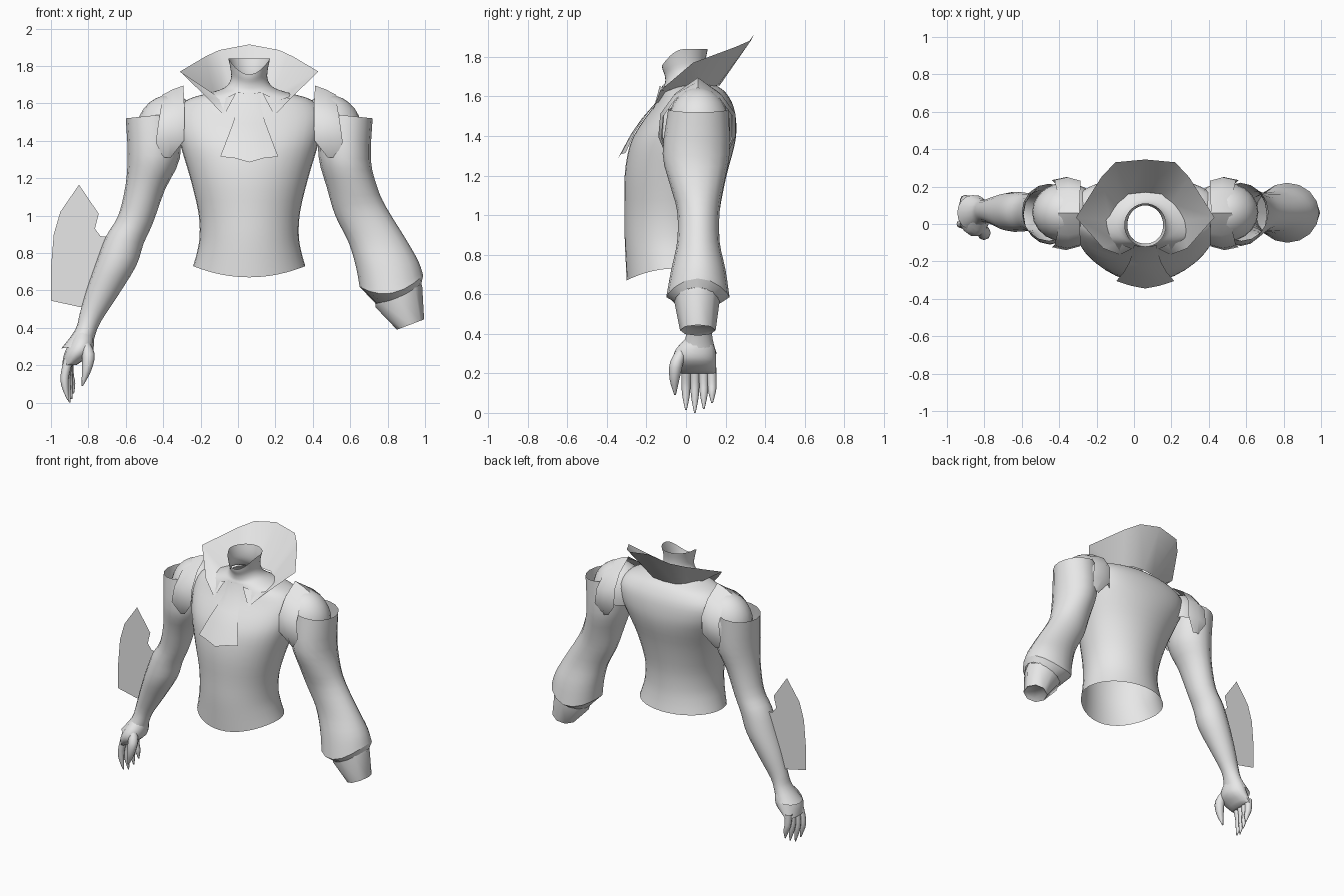
import bpy, bmesh, math
from mathutils import Vector

CX = 0.06  # body centre line

cloth = bpy.data.materials.new("light_grey")
cloth.diffuse_color = (0.8, 0.8, 0.8, 1)


def finish(name, bm, angle=50):
    bmesh.ops.recalc_face_normals(bm, faces=bm.faces[:])
    me = bpy.data.meshes.new(name)
    bm.to_mesh(me)
    bm.free()
    me.materials.append(cloth)
    me.shade_smooth()
    me.set_sharp_from_angle(angle=math.radians(angle))
    ob = bpy.data.objects.new(name, me)
    bpy.context.collection.objects.link(ob)
    return ob


def catmull(rows, steps):
    """Smoothly interpolate a list of equal-length number rows."""
    out = []
    for i in range(len(rows) - 1):
        p0, p1 = rows[max(i - 1, 0)], rows[i]
        p2, p3 = rows[i + 1], rows[min(i + 2, len(rows) - 1)]
        for s in range(steps):
            t = s / steps
            out.append([0.5 * (2 * b + (c - a) * t + (2 * a - 5 * b + 4 * c - d) * t * t
                               + (3 * b - a - 3 * c + d) * t ** 3)
                        for a, b, c, d in zip(p0, p1, p2, p3)])
    return out + [list(rows[-1])]


def skin(name, rows, closed=True, cap=False, angle=50):
    """Bridge rows of points into a surface."""
    bm = bmesh.new()
    vr = [[bm.verts.new(p) for p in r] for r in rows]
    n = len(vr[0])
    for a, b in zip(vr, vr[1:]):
        for i in range(n if closed else n - 1):
            j = (i + 1) % n
            bm.faces.new((a[i], a[j], b[j], b[i]))
    if cap:
        bm.faces.new(vr[-1])
    return finish(name, bm, angle)


def tube(name, rings, n=20, steps=3, cap=False, angle=50):
    """Ring: left x,z, right x,z, front y, back y, front drop, back drop, (boxiness of the back)."""
    rows = []
    rings = [tuple(r) + (0,) * (9 - len(r)) for r in rings]
    for lx, lz, rx, rz, y0, y1, df, db, box in catmull(rings, steps):
        row = []
        for k in range(n):
            a = 2 * math.pi * k / n
            c, s = math.cos(a), math.sin(a)
            p = 1 - max(box, 0) * (1 if s > 0 else 0.45)
            row.append(((lx + rx) / 2 + (rx - lx) / 2 * c,
                        (y0 + y1) / 2 + (y1 - y0) / 2 * math.copysign(abs(s) ** p, s),
                        (lz + rz) / 2 + (rz - lz) / 2 * c - (df if s < 0 else db) * s * s))
        rows.append(row)
    return skin(name, rows, cap=cap, angle=angle)


def digit(name, pts, radii, n=8):
    """Tapered finger along a path."""
    rows = []
    for x, y, z, r in catmull([(*p, r) for p, r in zip(pts, radii)], 3):
        rows.append([(x + r * math.cos(2 * math.pi * k / n),
                      y + r * math.sin(2 * math.pi * k / n), z) for k in range(n)])
    return skin(name, rows, cap=True)


def sym(z, hw, yf, yb, df=0, db=0, box=0):
    return (CX - hw, z, CX + hw, z, yf, yb, df, db, box)


# Torso running up into the neck, open at the waist and at the top
tube("torso_and_neck", [
    sym(0.73, 0.30, -0.30, 0.19, 0.06, 0.0),
    sym(0.80, 0.28, -0.305, 0.175, 0.03),
    sym(0.89, 0.265, -0.31, 0.165),
    sym(1.02, 0.272, -0.31, 0.17),
    sym(1.20, 0.315, -0.31, 0.205, 0, 0, .1),
    sym(1.35, 0.36, -0.285, 0.245, 0, 0, .25),
    sym(1.45, 0.385, -0.235, 0.255, 0, 0, .38),
    sym(1.55, 0.39, -0.163, 0.24, 0, 0, .38),
    sym(1.62, 0.33, -0.125, 0.20, 0, 0, .25),
    sym(1.655, 0.215, -0.112, 0.155),
    sym(1.685, 0.13, -0.105, 0.12, 0.01),
    sym(1.73, 0.098, -0.107, 0.102, 0.025),
    sym(1.785, 0.10, -0.118, 0.10, 0.05),
    sym(1.84, 0.112, -0.122, 0.11, 0.085),
], n=36)

# Standing collar: base and rim, back centre to front, mirrored
base = [(0, .17, 1.655), (.09, .16, 1.655), (.14, .11, 1.65), (.185, .02, 1.64),
        (.145, -.10, 1.62), (.07, -.132, 1.655)]
rim = [(0, .345, 1.915), (.16, .33, 1.885), (.235, .25, 1.85), (.37, .035, 1.77),
       (.225, -.13, 1.63), (.135, -.165, 1.535)]


def both(half):
    return [(CX - x, y, z) for x, y, z in half[:0:-1]] + [(CX + x, y, z) for x, y, z in half]


skin("collar", [both(base), both(rim)], closed=False, angle=60)

# Neckcloth hanging from the collar
flap = [(.06, -.112, -.118, 1.66), (.065, -.145, -.155, 1.575), (.085, -.205, -.222, 1.50),
        (.115, -.258, -.278, 1.42), (.155, -.305, -.345, 1.315)]
skin("neckcloth", [[(CX - w, ys, z), (CX - w / 2, (ys + yc) / 2 - .005, z - .008),
                    (CX, yc, z - (.03 if z < 1.35 else .01)),
                    (CX + w / 2, (ys + yc) / 2 - .005, z - .008), (CX + w, ys, z)]
                   for w, ys, yc, z in flap], closed=False)

# Shoulder straps and shoulder balls: y, z, inner x, outer x, drop of outer edge
strap = [(-.105, 1.31, .48, .52, 0), (-.14, 1.40, .41, .56, .01), (-.13, 1.52, .405, .545, .02),
         (-.06, 1.62, .408, .53, .03), (.06, 1.695, .412, .525, .05), (.18, 1.62, .408, .53, .03),
         (.25, 1.52, .405, .545, .02), (.25, 1.40, .41, .56, .01), (.21, 1.31, .48, .52, 0)]
for side, word in ((1, "left"), (-1, "right")):
    fx = lambda x: CX + side * (x - CX)
    skin(word + "_shoulder_strap",
         [[(fx(xi), .06 + (y - .06) * .9, z), (fx((xi + xo) / 2), y, z - d * .4),
           (fx(xo), .06 + (y - .06) * .92, z - d)]
          for y, z, xi, xo, d in strap], closed=False)
    bm = bmesh.new()
    bmesh.ops.create_uvsphere(bm, u_segments=20, v_segments=14, radius=1)
    bmesh.ops.delete(bm, geom=[v for v in bm.verts if v.co.z < -0.3], context='VERTS')
    for v in bm.verts:
        v.co = Vector((fx(0.485 + .18 * v.co.x), .063 + .16 * v.co.y, 1.445 + .20 * v.co.z))
    finish(word + "_shoulder", bm)

# Wide sleeve
tube("wide_sleeve", [
    (.43, 1.55, .72, 1.52, -.09, .215, 0, 0),
    (.43, 1.32, .71, 1.30, -.118, .22, 0, 0),
    (.475, 1.15, .745, 1.15, -.08, .19, 0, 0),
    (.52, 1.00, .795, 1.04, -.045, .17, 0, 0),
    (.59, .86, .90, .87, -.045, .17, 0, 0),
    (.63, .73, .965, .755, -.075, .20, .02, .02),
    (.65, .62, .99, .68, -.10, .22, .065, .065),
], n=16)

# Underside of the wide sleeve, closing in on the cuff
tube("sleeve_hem", [(.65, .62, .99, .68, -.10, .22, .065, .065),
                    (.735, .53, .98, .635, -.058, .168, .02, .02)], n=16, steps=1)

# Folded cuff with a recessed end
tube("cuff", [(.735, .53, .98, .635, -.06, .17, 0, 0),
              (.735, .51, .985, .62, -.06, .17, 0, 0),
              (.85, .39, .995, .445, -.03, .15, 0, 0),
              (.87, .41, .985, .455, -.01, .13, 0, 0)], n=8, steps=1, cap=True, angle=60)

# Narrow sleeve ending in a flare over the hand
tube("narrow_sleeve", [
    (-.60, 1.52, -.31, 1.55, -.09, .215, 0, 0),
    (-.59, 1.33, -.31, 1.31, -.11, .21, 0, 0),
    (-.60, 1.17, -.39, 1.14, -.07, .18, 0, 0),
    (-.64, 1.00, -.455, .96, -.04, .165, 0, 0),
    (-.705, .89, -.505, .85, -.04, .17, 0, 0),
    (-.765, .73, -.545, .73, -.04, .17, 0, 0),
    (-.81, .60, -.65, .56, -.01, .15, 0, 0),
    (-.845, .48, -.735, .43, .01, .13, 0, 0),
    (-.87, .39, -.765, .355, -.005, .135, 0, 0),
    (-.945, .29, -.775, .31, -.035, .155, 0, 0),
], n=16)

# Fin on the forearm
bm = bmesh.new()
bm.faces.new([bm.verts.new((x, .07, z)) for x, z in (
    (-.85, 1.165), (-.745, 1.01), (-.765, .93), (-.735, .89), (-.68, .885), (-.70, .70),
    (-.79, .53), (-.84, .51), (-1, .545), (-1, .72), (-.985, .90), (-.95, 1.02))])
finish("forearm_fin", bm)

# Hand: palm, thumb and four fingers
tube("palm", [
    (-.86, .40, -.775, .37, .01, .125, 0, 0),
    (-.90, .32, -.77, .32, -.055, .15, 0, 0),
    (-.93, .26, -.785, .26, -.065, .155, 0, 0),
    (-.94, .20, -.865, .20, -.03, .155, 0, 0),
], n=14, cap=True)
digit("thumb", [(-.825, -.01, .34), (-.80, -.046, .26), (-.81, -.058, .17), (-.832, -.055, .09)],
      [.02, .034, .025, .004])
for i, (y, tip) in enumerate(((0, .015), (.045, 0.0), (.09, .02), (.132, .05))):
    digit(f"finger_{i + 1}", [(-.905, y * .95 + .003, .23), (-.925 + .008 * i, y, .15),
                              (-.925 + .012 * i, y, .08 + tip / 2), (-.91 + .01 * i, y, tip)],
          [.026, .023, .019, .004])
